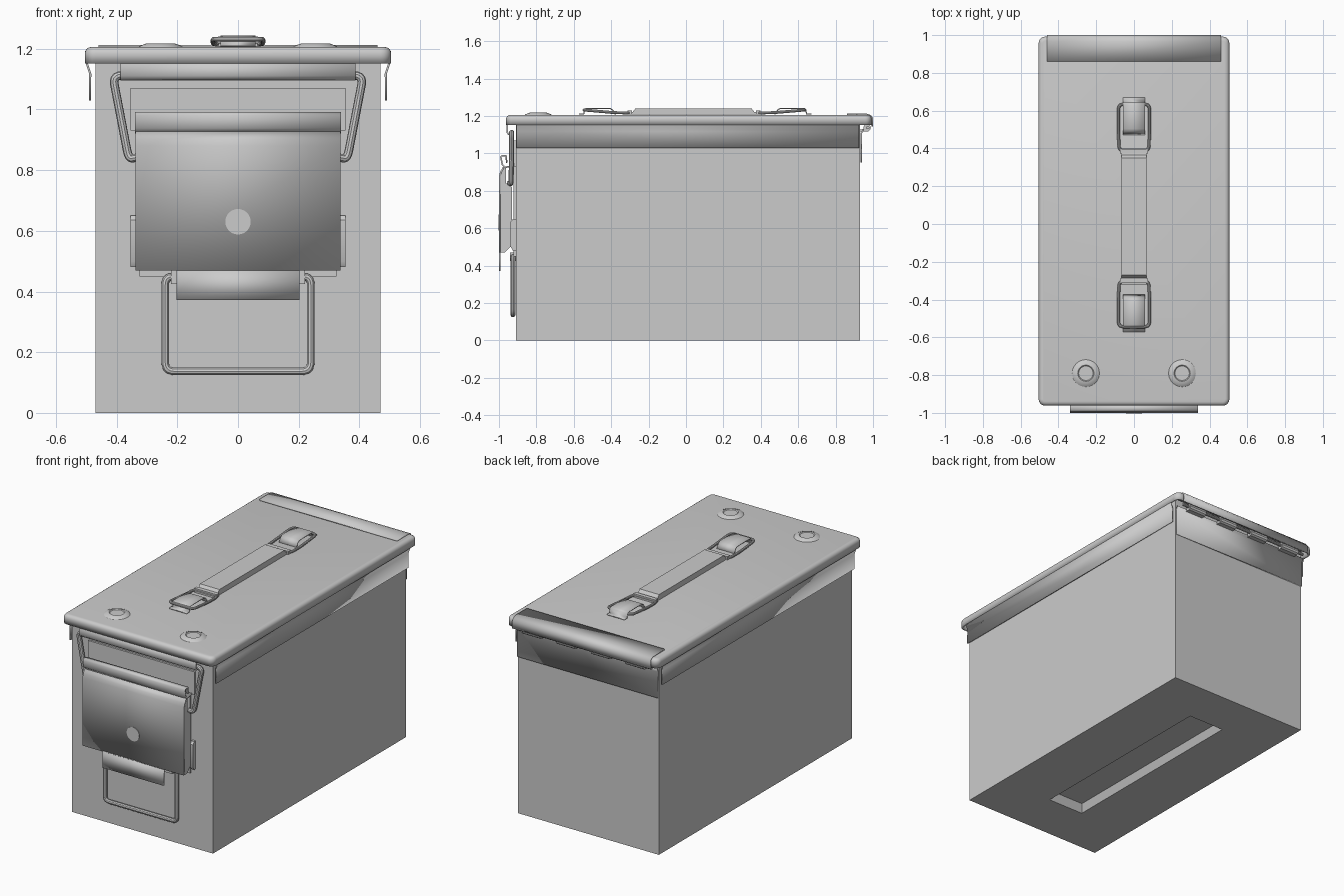
import bpy, bmesh, math
from mathutils import Vector

if "Cube" in bpy.data.objects:
    bpy.data.objects.remove(bpy.data.objects["Cube"])

grey = bpy.data.materials.new("plain_grey_metal")
grey.diffuse_color = (0.6, 0.6, 0.6, 1)
grey.use_nodes = True
grey.node_tree.nodes["Principled BSDF"].inputs["Base Color"].default_value = grey.diffuse_color


def finish(name, bm, smooth=True):
    bmesh.ops.recalc_face_normals(bm, faces=bm.faces)
    me = bpy.data.meshes.new(name)
    bm.to_mesh(me)
    bm.free()
    return place(name, me, smooth)


def place(name, me, smooth=True):
    ob = bpy.data.objects.new(name, me)
    bpy.context.collection.objects.link(ob)
    me.materials.clear()
    me.materials.append(grey)
    if smooth:
        bpy.ops.object.select_all(action='DESELECT')
        ob.select_set(True)
        bpy.context.view_layer.objects.active = ob
        bpy.ops.object.shade_smooth_by_angle(angle=math.radians(35))
    return ob


def box_bm(x0, x1, y0, y1, z0, z1):
    bm = bmesh.new()
    bmesh.ops.create_cube(bm, size=1)
    for v in bm.verts:
        v.co = Vector((x1 if v.co.x > 0 else x0, y1 if v.co.y > 0 else y0,
                       z1 if v.co.z > 0 else z0))
    return bm


def box(name, *dims):
    return finish(name, box_bm(*dims), False)


def solidify(ob, t, offset=0):
    m = ob.modifiers.new("thickness", 'SOLIDIFY')
    m.thickness, m.offset, m.use_even_offset = t, offset, True


def prism(name, yz, x0, x1):
    """Closed y-z outline pushed along x."""
    bm = bmesh.new()
    f = bm.faces.new([bm.verts.new((x0, y, z)) for y, z in yz])
    r = bmesh.ops.extrude_face_region(bm, geom=[f])
    for v in r['geom']:
        if isinstance(v, bmesh.types.BMVert):
            v.co.x = x1
    return finish(name, bm)


def sheet(name, yz, x0, x1, t=0.008):
    """Open y-z polyline pushed along x and thickened."""
    bm = bmesh.new()
    rows = [(bm.verts.new((x0, y, z)), bm.verts.new((x1, y, z))) for y, z in yz]
    for a, b in zip(rows, rows[1:]):
        bm.faces.new((a[0], a[1], b[1], b[0]))
    ob = finish(name, bm)
    solidify(ob, t)
    return ob


def wire(name, pts, r, fillet=0.025, closed=False):
    """Round bar along points with rounded corners."""
    P = [Vector(p) for p in pts]
    n, out = len(P), []
    for i, p in enumerate(P):
        if not closed and i in (0, n - 1):
            out.append(p)
            continue
        a, b = P[i - 1], P[(i + 1) % n]
        s = p + (a - p).normalized() * min(fillet, (a - p).length * 0.45)
        e = p + (b - p).normalized() * min(fillet, (b - p).length * 0.45)
        for k in range(6):
            t = k / 5
            out.append(s * (1 - t) ** 2 + p * 2 * t * (1 - t) + e * t * t)
    cu = bpy.data.curves.new(name, 'CURVE')
    cu.dimensions, cu.bevel_depth, cu.bevel_resolution = '3D', r, 3
    cu.use_fill_caps = True
    sp = cu.splines.new('POLY')
    sp.points.add(len(out) - 1)
    for q, p in zip(sp.points, out):
        q.co = (*p, 1)
    sp.use_cyclic_u = closed
    tmp = bpy.data.objects.new(name + "_path", cu)
    bpy.context.collection.objects.link(tmp)
    dg = bpy.context.evaluated_depsgraph_get()
    me = bpy.data.meshes.new_from_object(tmp.evaluated_get(dg))
    bpy.data.objects.remove(tmp)
    return place(name, me)


def lathe(name, prof, center, n=32):
    """Profile of (radius, height) turned about vertical axis."""
    bm = bmesh.new()
    rings = [[bm.verts.new((center[0] + r * math.cos(2 * math.pi * k / n),
                            center[1] + r * math.sin(2 * math.pi * k / n), z))
              for k in range(n)] for r, z in prof]
    for a, b in zip(rings, rings[1:]):
        for k in range(n):
            bm.faces.new((a[k], a[(k + 1) % n], b[(k + 1) % n], b[k]))
    bm.faces.new(rings[0])
    bm.faces.new(rings[-1])
    return finish(name, bm)


# can body with a recess pressed into the floor
bm = box_bm(-0.47, 0.47, -0.91, 0.93, 0, 1.185)
floor = min(bm.faces, key=lambda f: f.calc_center_median().z)
for hx, y0, y1, z in ((0.12, -0.61, 0.645, 0), (0.1, -0.585, 0.62, 0.045)):
    bmesh.ops.inset_individual(bm, faces=[floor], thickness=0.01)
    for v in floor.verts:
        v.co = ((hx if v.co.x > 0 else -hx), (y1 if v.co.y > 0 else y0), z)
finish("can_body", bm, False)

# lid shell with rounded corners and top edge
bm = box_bm(-0.505, 0.505, -0.962, 0.992, 1.152, 1.206)
bmesh.ops.bevel(bm, geom=[e for e in bm.edges if abs(e.verts[0].co.z - e.verts[1].co.z) > 0.01],
                offset=0.035, segments=5, profile=0.5, affect='EDGES')
bmesh.ops.bevel(bm, geom=[e for e in bm.edges if all(v.co.z > 1.2 for v in e.verts)],
                offset=0.022, segments=4, profile=0.5, affect='EDGES')
bm.normal_update()
bmesh.ops.delete(bm, geom=[f for f in bm.faces if f.normal.z < -0.9], context='FACES_ONLY')
solidify(finish("lid", bm), 0.012, -1)

# side skirts below the lid rim
for s, side in ((-1, "left"), (1, "right")):
    bm = bmesh.new()
    rows = [[bm.verts.new((s * x, y, z)) for y in (-0.905, 0.925)]
            for x, z in ((0.499, 1.16), (0.497, 1.148), (0.487, 1.118), (0.488, 1.03))]
    for a, b in zip(rows, rows[1:]):
        bm.faces.new((a[0], a[1], b[1], b[0]))
    solidify(finish(side + "_skirt", bm), 0.007)

# back hinge: plate over the lid, fixed leaf and knuckles
sheet("hinge_top_plate", [(0.86, 1.209), (0.965, 1.209), (0.985, 1.202), (0.996, 1.188),
                          (0.996, 1.145)], -0.46, 0.46)
sheet("hinge_fixed_leaf", [(0.938, 0.95), (0.938, 1.11), (0.95, 1.13)], -0.47, 0.47)
wire("hinge_pin", [(-0.45, 0.972, 1.138), (0.45, 0.972, 1.138)], 0.009)
for i in range(4):
    x = -0.345 + 0.23 * i
    wire(f"hinge_knuckle_{i + 1}", [(x - 0.06, 0.968, 1.137), (x + 0.06, 0.968, 1.137)], 0.02)
    box(f"hinge_tongue_{i + 1}", x - 0.06, x + 0.06, 0.93, 0.968, 1.118, 1.128)

# two pressed buttons on the lid
for s, side in ((-1, "left"), (1, "right")):
    lathe(side + "_lid_button", [(0.075, 1.203), (0.07, 1.208), (0.052, 1.216),
                                 (0.043, 1.218), (0.038, 1.214)], (s * 0.255, -0.79))

# carrying handle: strap, end loops and lid brackets
prism("handle_strap", [(-0.32, 1.208), (-0.32, 1.218), (-0.285, 1.222), (-0.27, 1.241),
                       (0.35, 1.241), (0.365, 1.222), (0.4, 1.218), (0.4, 1.208)], -0.065, 0.065)
for name, y0, y1, d in (("front", -0.30, -0.545, -1), ("back", 0.385, 0.635, 1)):
    box(name + "_handle_end", -0.075, 0.075, y0 - 0.012, y0 + 0.012, 1.208, 1.228)
    ym = y0 + (y1 - y0) * 0.35
    wire(name + "_handle_loop",
         [(-0.078, y0, 1.216), (0.078, y0, 1.216), (0.082, ym, 1.218), (0.082, y1, 1.232),
          (-0.082, y1, 1.232), (-0.082, ym, 1.218)], 0.008, 0.03, True)
    e = 0.67 if d > 0 else 0.572
    sheet(name + "_handle_bracket",
          [(d * e, 1.21), (d * (e - 0.025), 1.21), (d * (e - 0.03), 1.235),
           (d * (e - 0.04), 1.241), (d * (e - 0.165), 1.241), (d * (e - 0.18), 1.232),
           (d * (e - 0.195), 1.208)], -0.058, 0.058, 0.006)

# lid front lip and the bail hooked behind it
sheet("lid_front_lip", [(-0.956, 1.16), (-0.956, 1.112), (-0.948, 1.102), (-0.935, 1.1)],
      -0.388, 0.388)
half = [(0.33, -0.945, 0.842), (0.36, -0.935, 0.836), (0.413, -0.932, 1.112)]
wire("latch_bail", half + [(-x, y, z) for x, y, z in reversed(half)], 0.014, 0.03)

# latch backing plates on the body
box("latch_upper_plate", -0.355, 0.355, -0.922, -0.908, 0.93, 1.07)
box("latch_base_plate", -0.325, 0.325, -0.922, -0.908, 0.45, 0.93)
for s, side in ((-1, "left"), (1, "right")):
    a, b = sorted((s * 0.335, s * 0.355))
    prism(side + "_latch_ear", [(-0.908, 0.48), (-0.925, 0.48), (-0.937, 0.5),
                                (-0.937, 0.635), (-0.925, 0.65), (-0.908, 0.65)], a, b)

# latch cover with top rail, lower tab and side flanges
sheet("latch_cover", [(-0.996, 0.47), (-0.996, 0.88), (-0.99, 0.9), (-0.976, 0.925)],
      -0.338, 0.338)
sheet("latch_rail", [(-0.925, 0.935), (-0.968, 0.925), (-0.982, 0.94), (-0.99, 0.98),
                     (-0.983, 0.988), (-0.962, 0.986), (-0.958, 0.95)], -0.34, 0.34)
sheet("latch_tab", [(-0.996, 0.372), (-0.996, 0.475)], -0.203, 0.203)
for s, side in ((-1, "left"), (1, "right")):
    a, b = sorted((s * 0.328, s * 0.338))
    prism(side + "_latch_flange",
          [(-0.996, 0.47), (-0.968, 0.47), (-0.93, 0.51), (-0.93, 0.82), (-0.962, 0.84),
           (-0.962, 0.93), (-0.978, 0.925), (-0.996, 0.88)], a, b)

# round rivet on the latch cover
bm = bmesh.new()
bmesh.ops.create_cone(bm, cap_ends=True, segments=32, radius1=0.042, radius2=0.042, depth=0.006)
ob = finish("latch_rivet", bm)
ob.location, ob.rotation_euler = (0, -0.999, 0.63), (math.pi / 2, 0, 0)

# lower pull ring and its clips
half = [(0.19, -0.925, 0.445), (0.24, -0.925, 0.45), (0.24, -0.925, 0.137)]
wire("pull_ring", half + [(-x, y, z) for x, y, z in reversed(half)], 0.013, 0.03)
for s, side in ((-1, "left"), (1, "right")):
    a, b = sorted((s * 0.14, s * 0.22))
    box(side + "_ring_clip", a, b, -0.942, -0.908, 0.425, 0.47)
